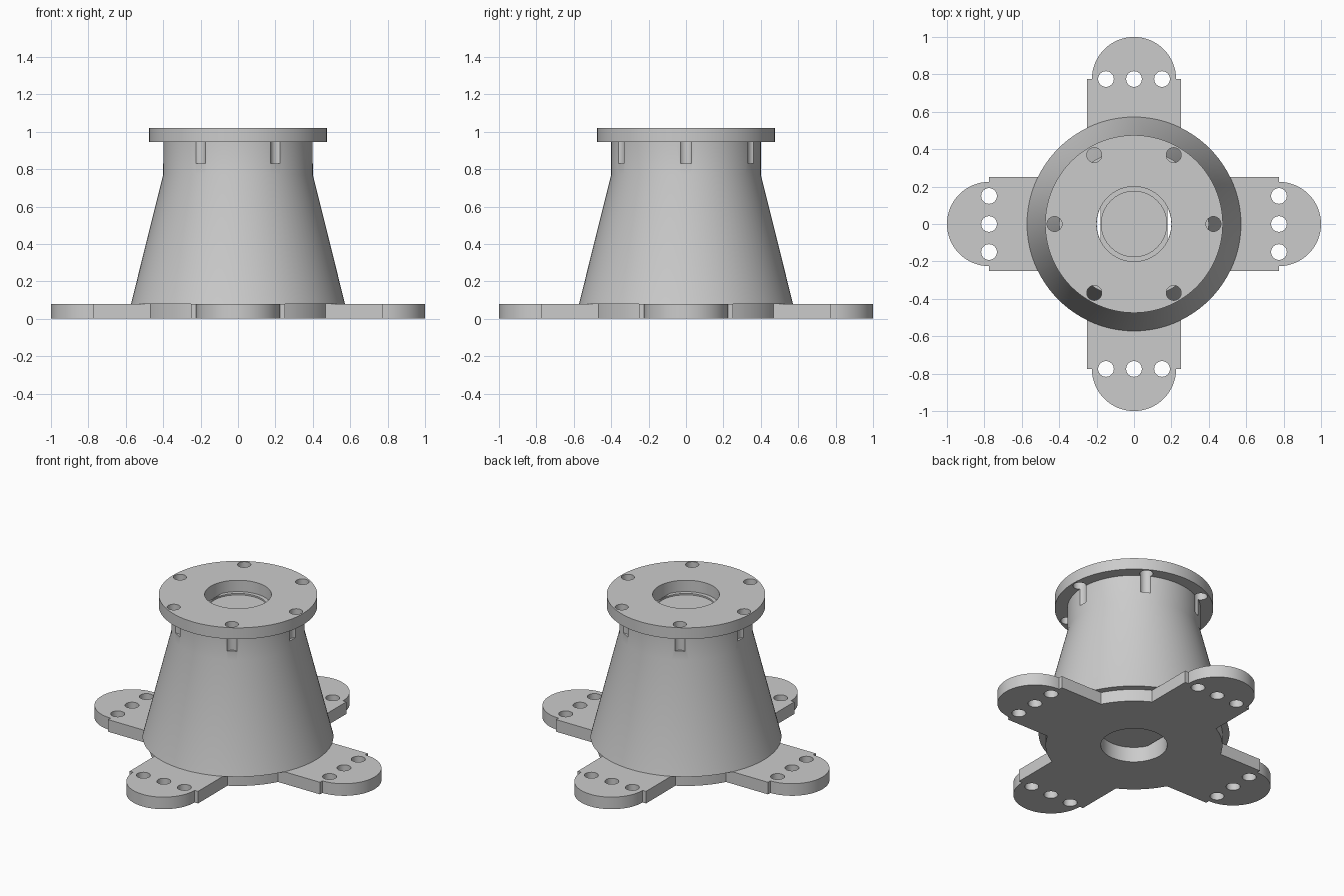
import bpy, bmesh
from math import sin, cos, pi, radians, asin

cube = bpy.data.objects.get("Cube")
if cube:
    bpy.data.objects.remove(cube, do_unlink=True)

grey = bpy.data.materials.new("plain_grey")
grey.use_nodes = True
COLOUR = (0.6, 0.6, 0.6, 1)
grey.diffuse_color = COLOUR
grey.node_tree.nodes["Principled BSDF"].inputs["Base Color"].default_value = COLOUR

SEGMENTS = 96
PLATE_TOP, BODY_TOP, TOP = 0.08, 0.945, 1.02
BORE = 0.2


def make_object(name, bm):
    bmesh.ops.recalc_face_normals(bm, faces=bm.faces)
    mesh = bpy.data.meshes.new(name)
    bm.to_mesh(mesh)
    bm.free()
    mesh.materials.append(grey)
    obj = bpy.data.objects.new(name, mesh)
    bpy.context.collection.objects.link(obj)
    return obj


def arc(cx, cy, radius, start, end, steps):
    angles = [start + (end - start) * i / steps for i in range(steps + 1)]
    return [(cx + radius * cos(a), cy + radius * sin(a)) for a in angles]


def prism(bm, outline, z0, z1):
    low = [bm.verts.new((x, y, z0)) for x, y in outline]
    high = [bm.verts.new((x, y, z1)) for x, y in outline]
    bm.faces.new(low[::-1])
    bm.faces.new(high)
    for i in range(len(low)):
        j = (i + 1) % len(low)
        bm.faces.new((low[i], low[j], high[j], high[i]))


def ring(name, profile):
    """Revolve a closed radius/height profile around z."""
    bm = bmesh.new()
    loops = []
    for i in range(SEGMENTS):
        a = 2 * pi * i / SEGMENTS
        loops.append([bm.verts.new((r * cos(a), r * sin(a), z)) for r, z in profile])
    n = len(profile)
    for i in range(SEGMENTS):
        a, b = loops[i], loops[(i + 1) % SEGMENTS]
        for k in range(n):
            m = (k + 1) % n
            bm.faces.new((a[k], b[k], b[m], a[m]))
    return make_object(name, bm)


def drill(obj, holes, z0, z1):
    """Cut round holes given as x, y, radius."""
    bm = bmesh.new()
    for x, y, r in holes:
        prism(bm, arc(x, y, r, 0, 2 * pi, 32)[:-1], z0, z1)
    cutter = make_object("hole_cutter", bm)
    cutter.hide_render = True
    mod = obj.modifiers.new("holes", 'BOOLEAN')
    mod.operation, mod.solver, mod.object = 'DIFFERENCE', 'EXACT', cutter
    bpy.context.view_layer.objects.active = obj
    bpy.ops.object.modifier_apply(modifier=mod.name)
    bpy.data.objects.remove(cutter, do_unlink=True)


def turn(x, y, a):
    return x * cos(a) - y * sin(a), x * sin(a) + y * cos(a)


# Base plate: four rounded arms joined by a round hub
HUB, ARM, END, TIP = 0.53, 0.25, 0.775, 0.225
corner = asin(ARM / HUB)
quarter = [(END, -ARM)]
quarter += arc(END, 0, TIP, -pi / 2, pi / 2, 32)
quarter += [(END, ARM)]
quarter += arc(0, 0, HUB, corner, pi / 2 - corner, 12)
outline, plate_holes = [], []
for q in range(4):
    a = q * pi / 2
    outline += [turn(x, y, a) for x, y in quarter]
    plate_holes += [turn(END, y, a) + (0.042,) for y in (-0.15, 0, 0.15)]
bm = bmesh.new()
prism(bm, outline, 0, PLATE_TOP)
base_plate = make_object("base_plate", bm)
drill(base_plate, plate_holes, -0.1, 0.2)
drill(base_plate, [(0, 0, BORE)], -0.1, 0.2)

# Tapered body with a straight neck and a round bore
body = ring("tapered_body", [(BORE, PLATE_TOP), (0.572, PLATE_TOP), (0.4, 0.77),
                             (0.4, BODY_TOP), (BORE, BODY_TOP)])

# Top flange
flange = ring("top_flange", [(BORE, BODY_TOP), (0.475, BODY_TOP),
                             (0.475, TOP), (BORE, TOP)])

# Bolt holes run through the flange and leave grooves down the neck
bolts = [turn(0.425, 0, radians(60 * i)) + (0.04,) for i in range(6)]
for part in (body, flange):
    drill(part, bolts, 0.83, 1.1)

# Core inside the bore, flattened on the left and right
bm = bmesh.new()
core_outline = [(max(-0.18, min(0.18, x)), y)
                for x, y in arc(0, 0, BORE, 0, 2 * pi, SEGMENTS)[:-1]]
prism(bm, core_outline, PLATE_TOP + 0.02, BODY_TOP)
core = make_object("bore_core", bm)
drill(core, [(0, 0, 0.175)], BODY_TOP - 0.01, 1.1)

# Smooth curved walls, keep edges crisp
bpy.ops.object.select_all(action='DESELECT')
for part in (base_plate, body, flange, core):
    part.select_set(True)
bpy.context.view_layer.objects.active = body
bpy.ops.object.shade_smooth_by_angle(angle=radians(30))
